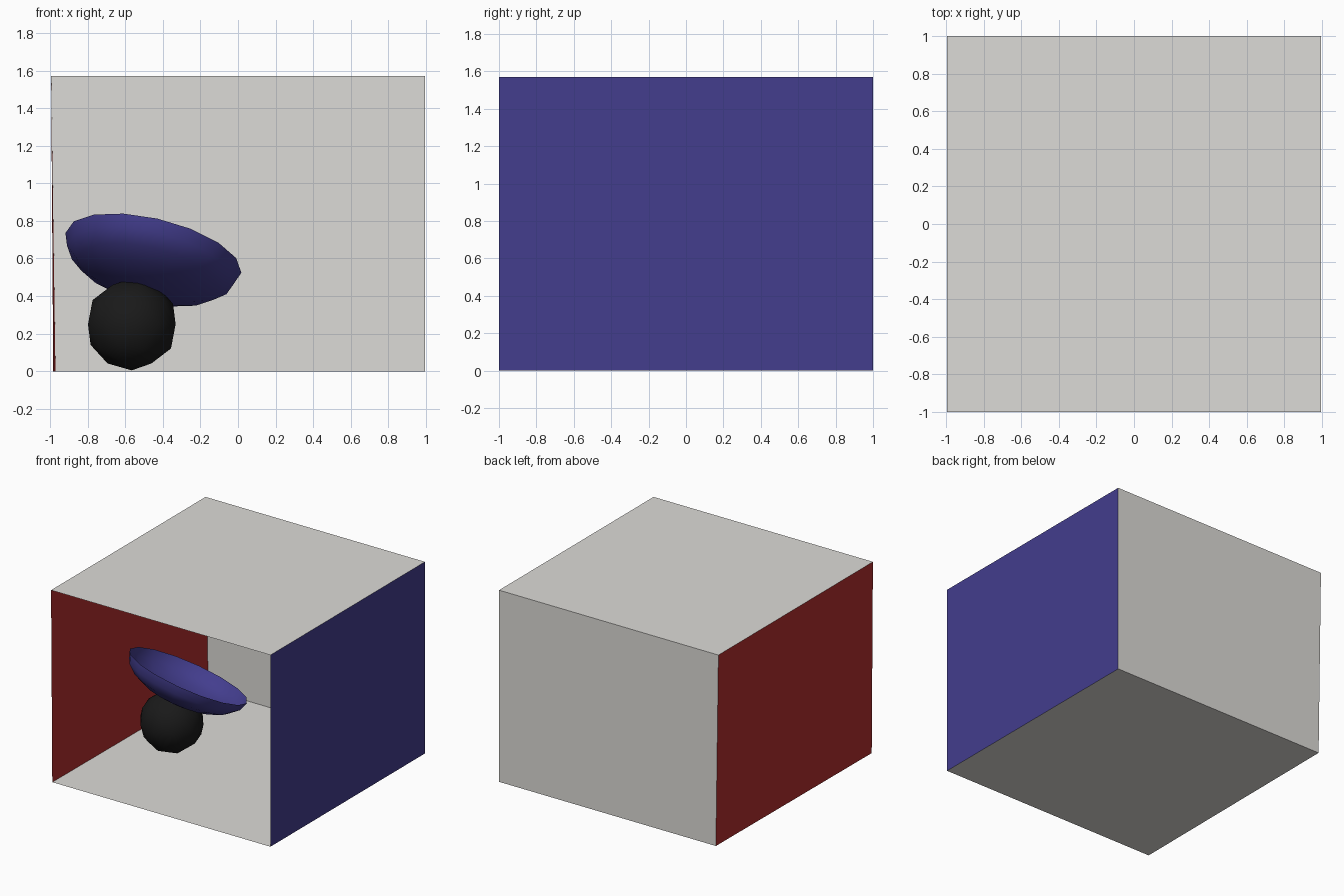
import bpy, math
from mathutils import Vector

if "Cube" in bpy.data.objects:
    bpy.data.objects.remove(bpy.data.objects["Cube"])


def material(name, rgb):
    m = bpy.data.materials.new(name)
    m.diffuse_color = (*rgb, 1)
    m.use_nodes = True
    m.node_tree.nodes["Principled BSDF"].inputs["Base Color"].default_value = m.diffuse_color
    return m


WHITE = material("warm_white", (0.72, 0.71, 0.68))
RED = material("red", (0.45, 0.027, 0.027))
PURPLE = material("purple", (0.056, 0.047, 0.27))
BLACK = material("black", (0.01, 0.01, 0.01))


def add_mesh(name, verts, faces, mat, smooth=False):
    me = bpy.data.meshes.new(name)
    me.from_pydata(verts, [], faces)
    me.materials.append(mat)
    for p in me.polygons:
        p.use_smooth = smooth
    ob = bpy.data.objects.new(name, me)
    bpy.context.collection.objects.link(ob)
    return ob


# Room corners: the left wall leans slightly and the front is open
W, D, H = 0.994, 1.0, 1.57
fl, fr = (-0.983, -D, 0), (W, -D, 0)
bl, br = (-0.971, D, 0), (W, D, 0)
tfl, tfr = (-W, -D, H), (W, -D, H)
tbl, tbr = (-W, D, H), (W, D, H)
for name, quad, mat in [
    ("floor", (fl, fr, br, bl), WHITE),
    ("ceiling", (tfl, tbl, tbr, tfr), WHITE),
    ("back_wall", (bl, br, tbr, tbl), WHITE),
    ("left_wall", (fl, bl, tbl, tfl), RED),
    ("right_wall", (fr, tfr, tbr, br), PURPLE),
]:
    add_mesh(name, quad, [(0, 1, 2, 3)], mat)

# Low-poly ball
bpy.ops.mesh.primitive_ico_sphere_add(subdivisions=2, radius=0.245,
                                      location=(-0.565, -0.05, 0.25))
ball = bpy.context.object
ball.name = "ball"
ball.data.materials.append(BLACK)
bpy.ops.object.shade_smooth()

# Thin open bowl tipped on top of the ball, its mouth leaning back and right
SEG, RINGS, R, DEPTH = 16, 5, 0.48, 0.22
verts, faces = [(0, 0, -DEPTH)], []
for i in range(1, RINGS + 1):
    a = i / RINGS * math.pi / 2
    for j in range(SEG):
        t = 2 * math.pi * j / SEG
        verts.append((R * math.sin(a) * math.cos(t),
                      R * math.sin(a) * math.sin(t), -DEPTH * math.cos(a)))
for j in range(SEG):
    k = (j + 1) % SEG
    faces.append((0, 1 + j, 1 + k))
    for i in range(RINGS - 1):
        a, b = 1 + i * SEG, 1 + (i + 1) * SEG
        faces.append((a + j, b + j, b + k, a + k))
bowl = add_mesh("bowl", verts, faces, PURPLE, True)
bowl.location = (-0.45, 0.0, 0.63)
bowl.rotation_mode = 'QUATERNION'
bowl.rotation_quaternion = Vector((0, 0, 1)).rotation_difference(
    Vector((0.22, 0.38, 0.9)).normalized())
